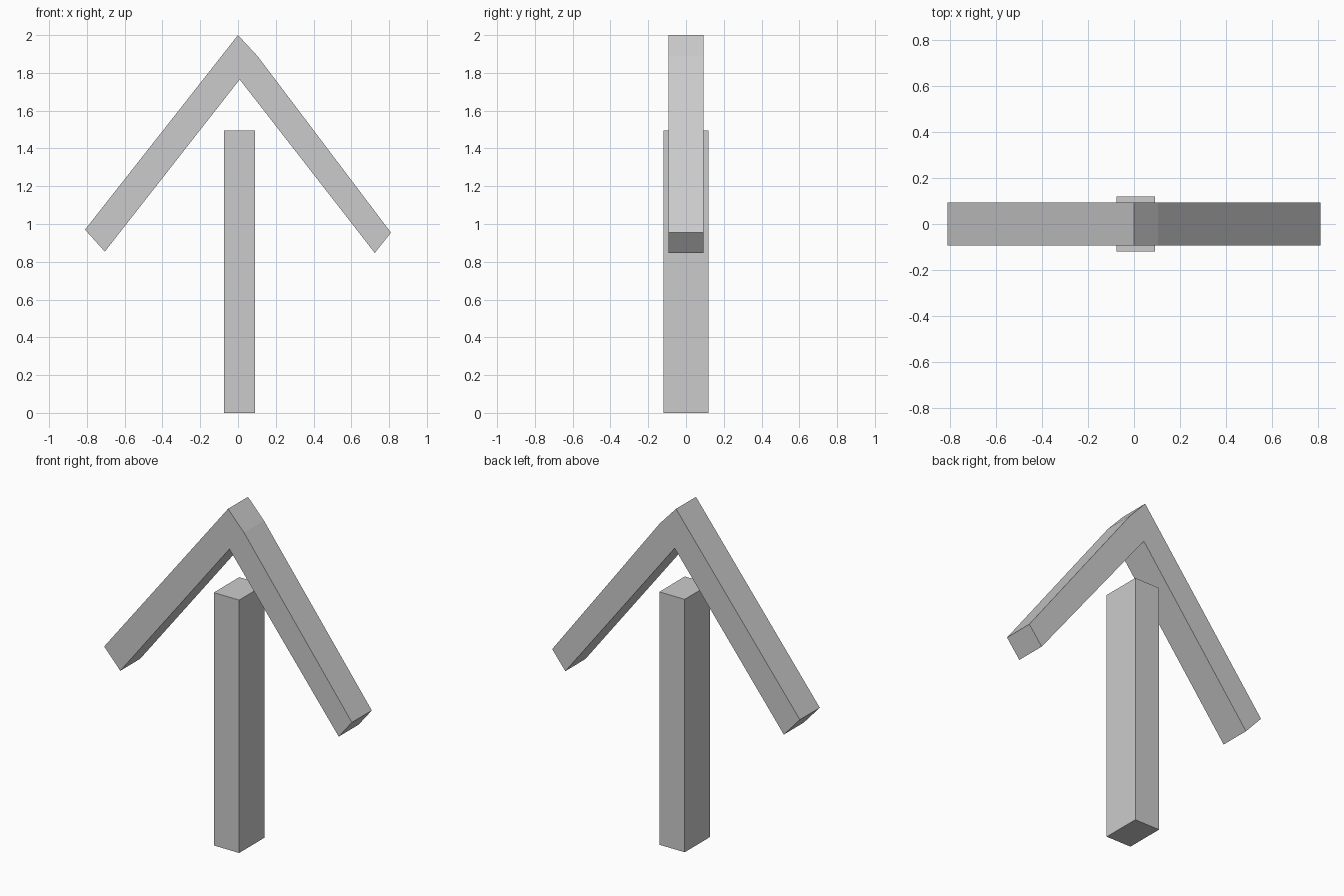
import bpy, bmesh

if "Cube" in bpy.data.objects:
    bpy.data.objects.remove(bpy.data.objects["Cube"])


def extrude_profile(name, profile, half_depth):
    """Extrude an (x, z) outline symmetrically along y."""
    bm = bmesh.new()
    face = bm.faces.new([bm.verts.new((x, -half_depth, z)) for x, z in profile])
    res = bmesh.ops.extrude_face_region(bm, geom=[face])
    verts = [g for g in res["geom"] if isinstance(g, bmesh.types.BMVert)]
    bmesh.ops.translate(bm, verts=verts, vec=(0, 2 * half_depth, 0))
    bmesh.ops.recalc_face_normals(bm, faces=bm.faces)
    mesh = bpy.data.meshes.new(name)
    bm.to_mesh(mesh)
    bm.free()
    obj = bpy.data.objects.new(name, mesh)
    bpy.context.collection.objects.link(obj)
    return obj


# Upright post
extrude_profile("post", [(-0.075, 0), (0.091, 0), (0.091, 1.495), (-0.075, 1.495)], 0.119)

# Two sloping beams joined at the ridge, left beam's cut end showing at the top
extrude_profile("sloping_beams", [
    (0.0, 2.0), (-0.81, 0.97), (-0.705, 0.854), (0.009, 1.765),
    (0.724, 0.847), (0.81, 0.954), (0.104, 1.888),
], 0.093)
